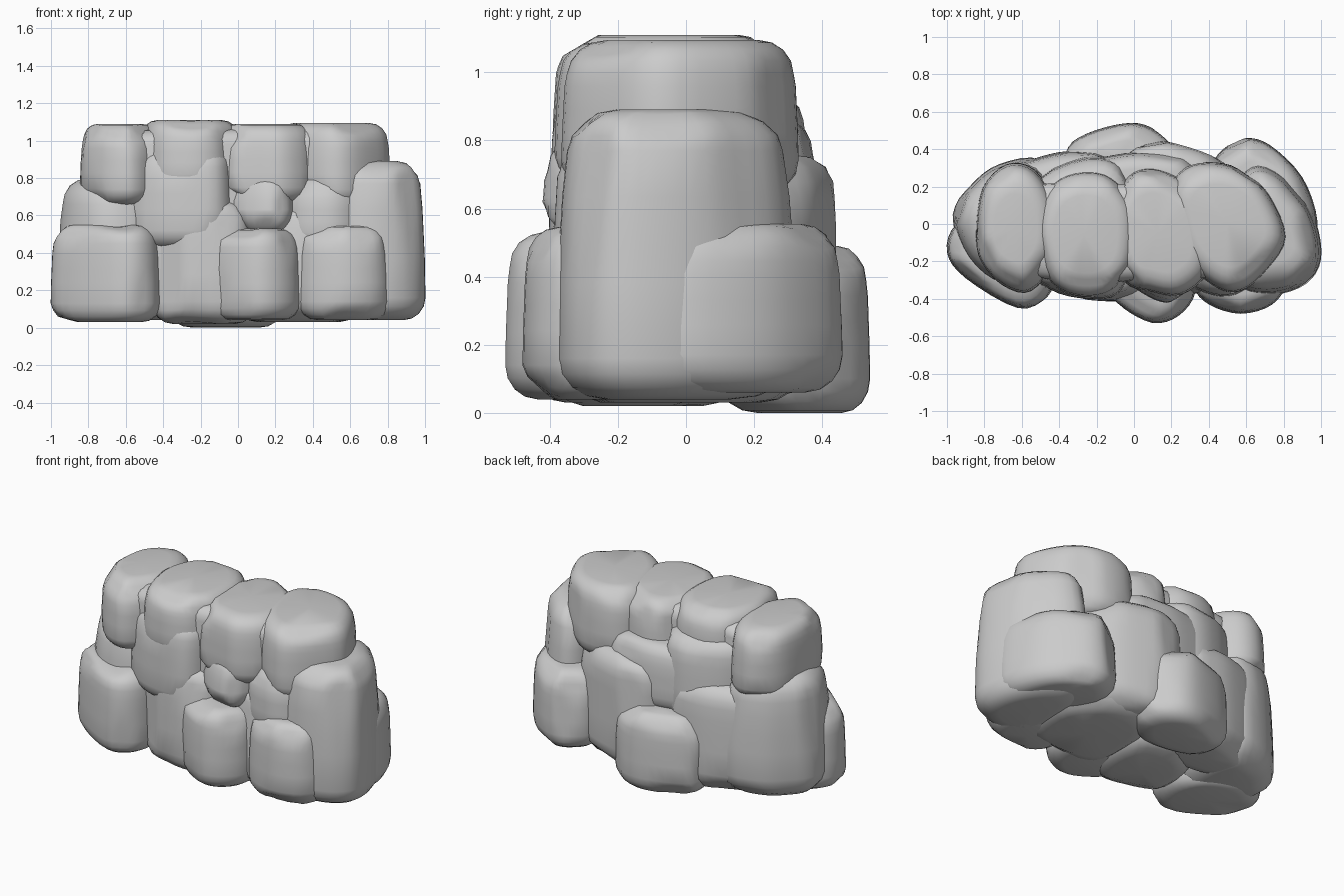
import bpy, bmesh, math, random
from mathutils import Vector

if "Cube" in bpy.data.objects:
    bpy.data.objects.remove(bpy.data.objects["Cube"])


def smooth_loop(pts, n=4):
    """Closed Catmull-Rom curve through the plan outline."""
    p = [Vector(q) for q in pts]
    k, out = len(p), []
    for i in range(k):
        a, b, c, d = p[i - 1], p[i], p[(i + 1) % k], p[(i + 2) % k]
        for j in range(n):
            t = j / n
            out.append(0.5 * (2 * b + (c - a) * t + (2 * a - 5 * b + 4 * c - d) * t * t
                              + (3 * b - a - 3 * c + d) * t ** 3))
    return out


def stone(name, outline, z0, z1, seed, r=0.1, taper=0.02):
    """Boulder: rounded prism over a plan outline, chipped by random planes."""
    rng = random.Random(seed)
    loop = smooth_loop(outline)
    c = sum(loop, Vector((0, 0))) / len(loop)
    size = min(max(v.x for v in loop) - min(v.x for v in loop),
               max(v.y for v in loop) - min(v.y for v in loop)) / 2
    r = min(r, (z1 - z0) * 0.45)
    arc = [math.radians(a) for a in (0, 22.5, 45, 67.5, 90)]
    prof = [(z0 + r * (1 - math.sin(a)), r * (1 - math.cos(a))) for a in reversed(arc)]
    prof += [(z0 + (z1 - z0) * t, taper * (t - 0.3)) for t in (0.4, 0.55, 0.7)
             if z0 + r < z0 + (z1 - z0) * t < z1 - r]
    prof += [(z1 - r * (1 - math.sin(a)), taper * 0.7 + r * (1 - math.cos(a))) for a in arc]
    bm = bmesh.new()
    rings = []
    for z, inset in prof:
        s = 1 - max(inset, 0) / size
        rings.append([bm.verts.new((*(c + (v - c) * s), z)) for v in loop])
    n = len(loop)
    for a, b in zip(rings, rings[1:]):
        for i in range(n):
            bm.faces.new((a[i], a[(i + 1) % n], b[(i + 1) % n], b[i]))
    # closed ends
    for ring, z in ((rings[0], z0), (rings[-1], z1)):
        mid = bm.verts.new((c.x, c.y, z))
        for i in range(n):
            bm.faces.new((ring[i], ring[(i + 1) % n], mid))
    # chipped facets
    for _ in range(12):
        d = Vector((rng.uniform(-1, 1), rng.uniform(-1, 1), rng.uniform(-0.9, 0.9))).normalized()
        lim = max(v.co.dot(d) for v in bm.verts) - rng.uniform(0.008, 0.022)
        for v in bm.verts:
            over = v.co.dot(d) - lim
            if over > 0:
                v.co -= d * over
    bmesh.ops.recalc_face_normals(bm, faces=bm.faces)
    me = bpy.data.meshes.new(name)
    bm.to_mesh(me)
    bm.free()
    for f in me.polygons:
        f.use_smooth = True
    ob = bpy.data.objects.new(name, me)
    bpy.context.collection.objects.link(ob)
    return ob


# bottom course
stone("front_left_stone", [(-1, -.15), (-.9, -.29), (-.62, -.45), (-.46, -.39), (-.41, -.2),
                           (-.5, 0), (-.75, .1), (-.95, 0)], .03, .55, 1)
stone("front_middle_stone", [(-.14, -.35), (-.06, -.45), (.1, -.53), (.24, -.49), (.33, -.36),
                             (.31, -.15), (.1, -.08), (-.1, -.15)], .04, .53, 2)
stone("front_right_stone", [(.32, -.33), (.4, -.43), (.57, -.48), (.74, -.43), (.82, -.3),
                            (.78, -.12), (.57, -.05), (.35, -.15)], .04, .545, 3)
stone("right_end_stone", [(.5, -.25), (.58, -.36), (.75, -.38), (.92, -.32), (1, -.19),
                          (.97, .02), (.85, .22), (.66, .33), (.54, .2)], .04, .89, 4, .12, .04)
stone("back_right_stone", [(.42, .3), (.5, .42), (.6, .46), (.73, .42), (.9, .25),
                           (.98, .02), (.93, -.12), (.7, -.15), (.5, .05)], .06, .555, 5, .11)
stone("back_middle_stone", [(-.38, .35), (-.3, .46), (-.1, .53), (.06, .53), (.2, .43),
                            (.24, .28), (.05, .1), (-.3, .15)], 0, .49, 6)
stone("left_end_stone", [(-.97, .05), (-.87, .21), (-.72, .32), (-.5, .34), (-.42, .1),
                         (-.45, -.25), (-.7, -.33), (-.89, -.19)], .04, .8, 7, .14, .04)
stone("back_left_stone", [(-.68, .27), (-.5, .36), (-.3, .39), (-.12, .33), (-.1, 0),
                          (-.45, -.05), (-.65, .05)], .04, .7, 8, .12)
stone("front_core_stone", [(-.46, -.25), (-.36, -.37), (-.2, -.41), (0, -.39), (.1, -.2),
                           (.05, .1), (-.2, .2), (-.42, .05)], .02, .68, 9, .12)
stone("centre_core_stone", [(0, -.25), (.2, -.36), (.42, -.36), (.62, -.25), (.65, .1),
                            (.5, .3), (.2, .35), (.02, .2)], .03, .65, 10, .12)
stone("back_slab", [(-.05, .35), (.1, .44), (.26, .42), (.46, .34), (.58, .2),
                    (.45, 0), (.1, 0), (-.05, .15)], .05, .76, 11, .13, 0)

# hidden filling behind the joints
stone("wall_core", [(-.7, 0), (-.62, -.25), (-.3, -.32), (0, -.31), (.3, -.3), (.58, -.26),
                    (.68, -.05), (.55, .2), (.3, .22), (0, .22), (-.3, .22), (-.6, .2)],
      .1, 1.06, 20, .08, .01)

# middle course
stone("middle_left_stone", [(-.6, -.2), (-.45, -.35), (-.25, -.4), (-.08, -.37), (0, -.15),
                            (0, .2), (-.1, .34), (-.3, .35), (-.55, .2)], .42, .96, 12, .1)
stone("middle_front_stone", [(-.04, -.28), (.08, -.39), (.2, -.42), (.28, -.35),
                             (.31, -.15), (.2, 0), (0, -.05)], .5, .83, 13, .12)
stone("middle_right_stone", [(.26, -.27), (.42, -.38), (.58, -.36), (.7, -.2),
                             (.65, .15), (.4, .25), (.26, .05)], .4, .82, 14, .11)
stone("middle_back_stone", [(-.28, .3), (-.1, .37), (.1, .38), (.32, .33),
                            (.35, .05), (.05, -.1), (-.25, .05)], .45, .86, 15, .1)

# top course
stone("top_left_stone", [(-.845, -.05), (-.81, .19), (-.68, .32), (-.53, .29), (-.42, .1),
                         (-.42, -.18), (-.55, -.36), (-.7, -.33), (-.82, -.2)],
      .65, 1.09, 16, .09)
stone("top_middle_left_stone", [(-.52, .05), (-.43, .22), (-.28, .28), (-.12, .25), (.01, .08),
                                (0, -.22), (-.12, -.36), (-.27, -.39), (-.43, -.33),
                                (-.52, -.15)], .73, 1.11, 17, .09)
stone("top_middle_right_stone", [(-.12, .15), (0, .28), (.14, .29), (.3, .2), (.4, 0),
                                 (.4, -.25), (.25, -.38), (.08, -.36), (-.05, -.31),
                                 (-.12, -.1)], .66, 1.09, 18, .09)
stone("top_right_stone", [(.19, .16), (.27, .3), (.43, .33), (.6, .28), (.73, .15), (.815, -.07),
                          (.72, -.24), (.57, -.36), (.42, -.33), (.26, -.16)],
      .64, 1.095, 19, .1)
